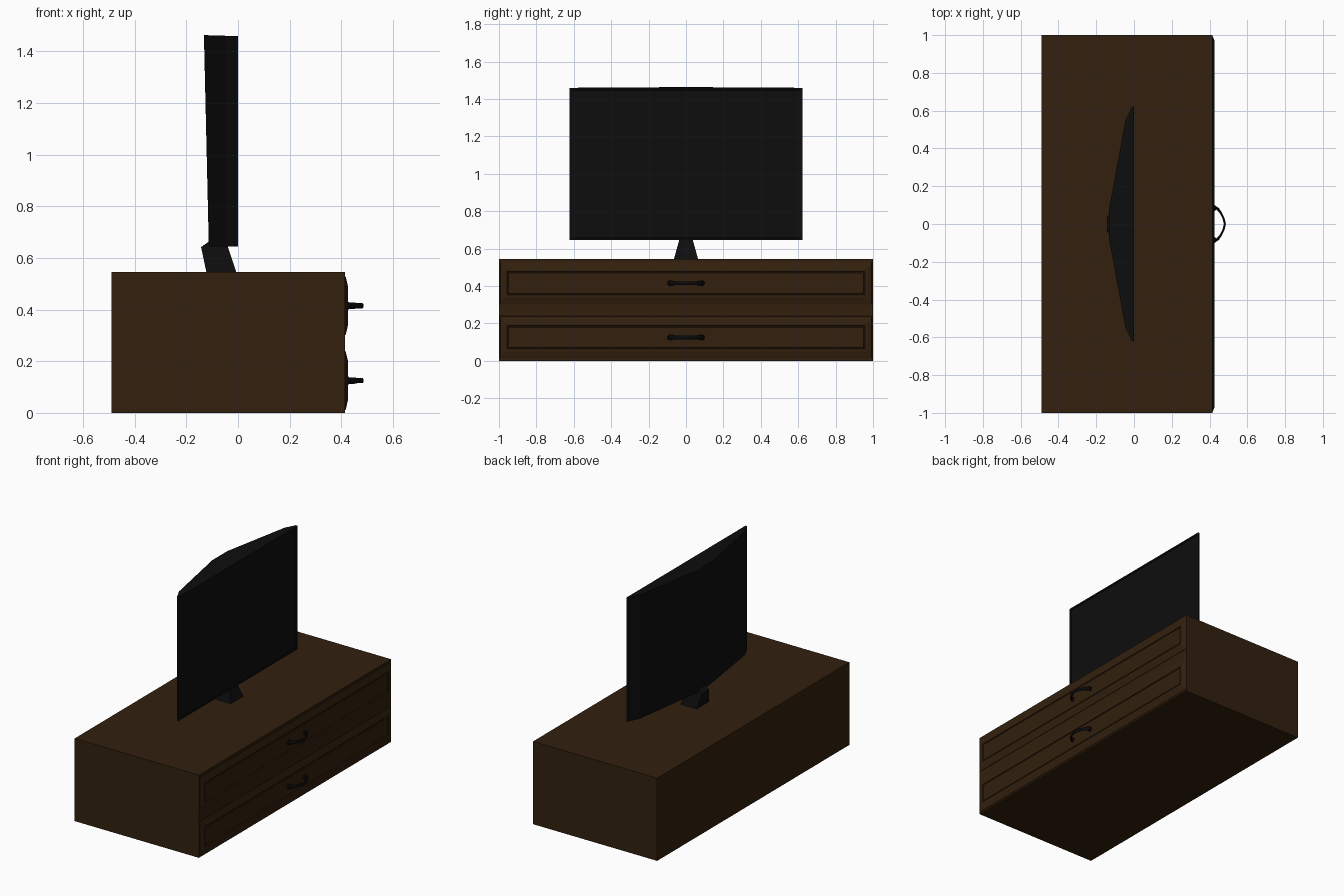
import bpy, bmesh, math
from mathutils import Vector

if "Cube" in bpy.data.objects:
    bpy.data.objects.remove(bpy.data.objects["Cube"])


def material(name, rgb):
    m = bpy.data.materials.new(name)
    m.diffuse_color = (*rgb, 1)
    m.use_nodes = True
    m.node_tree.nodes["Principled BSDF"].inputs["Base Color"].default_value = m.diffuse_color
    return m


WOOD = material("dark wood", (0.032, 0.0145, 0.0044))
BLACK = material("black plastic", (0.004, 0.004, 0.004))
IRON = material("black iron", (0.003, 0.003, 0.003))


def finish(name, bm, mat):
    bmesh.ops.recalc_face_normals(bm, faces=bm.faces[:])
    me = bpy.data.meshes.new(name)
    bm.to_mesh(me)
    bm.free()
    me.materials.append(mat)
    ob = bpy.data.objects.new(name, me)
    bpy.context.collection.objects.link(ob)
    return ob


def loft(bm, rings):
    """Skin a list of equal-length closed rings and cap both ends."""
    vs = [[bm.verts.new(p) for p in r] for r in rings]
    n = len(vs[0])
    for a, b in zip(vs, vs[1:]):
        for i in range(n):
            j = (i + 1) % n
            bm.faces.new((a[i], a[j], b[j], b[i]))
    return bm.faces.new(vs[0]), bm.faces.new(vs[-1])


def rect_x(x, hy, z0, z1):
    return [(x, -hy, z0), (x, hy, z0), (x, hy, z1), (x, -hy, z1)]


def rect_z(z, x0, x1, hy):
    return [(x0, -hy, z), (x1, -hy, z), (x1, hy, z), (x0, hy, z)]


# Cabinet body
bm = bmesh.new()
loft(bm, [rect_x(-0.49, 1, 0, 0.545), rect_x(0.415, 1, 0, 0.545)])
finish("cabinet_body", bm, WOOD)

for label, zc in (("lower", 0.125), ("upper", 0.415)):
    # Drawer front: sloped edge, flat frame, narrow groove, centre panel
    bm = bmesh.new()
    steps = [(0.410, 0.995, 0.115), (0.417, 0.993, 0.113), (0.426, 0.970, 0.075),
             (0.426, 0.958, 0.063), (0.421, 0.955, 0.060), (0.421, 0.952, 0.057),
             (0.425, 0.949, 0.054)]
    loft(bm, [rect_x(x, hy, zc - h, zc + h) for x, hy, h in steps])
    finish(label + "_drawer_front", bm, WOOD)

    # Bowed handle swept along a mirrored path
    half = [(0.422, 0.085), (0.436, 0.086), (0.446, 0.077), (0.460, 0.058),
            (0.474, 0.030)]
    path = [(x, -y) for x, y in half] + [(0.481, 0)] + half[::-1]
    path = [Vector((x, y, zc)) for x, y in path]
    rings = []
    for i, p in enumerate(path):
        t = (path[min(i + 1, len(path) - 1)] - path[max(i - 1, 0)]).normalized()
        side = Vector((t.y, -t.x, 0))
        flare = 1.3 if i in (1, 2, len(path) - 3, len(path) - 2) else 1.0
        rings.append([p + side * 0.0055 * flare * math.cos(a) +
                      Vector((0, 0, 0.0105 * flare * math.sin(a)))
                      for a in (k * math.tau / 10 for k in range(10))])
    bm = bmesh.new()
    loft(bm, rings)
    # Round mounting feet
    for s in (-1, 1):
        loft(bm, [[(x, s * 0.085 + r * math.cos(a), zc + r * math.sin(a))
                   for a in (k * math.tau / 12 for k in range(12))]
                  for x, r in ((0.420, 0.015), (0.428, 0.015), (0.434, 0.010))])
    ob = finish(label + "_handle", bm, IRON)
    bpy.ops.object.select_all(action='DESELECT')
    ob.select_set(True)
    bpy.context.view_layer.objects.active = ob
    bpy.ops.object.shade_smooth_by_angle(angle=math.radians(40))


# Television shell: tapered back that is slightly deeper at the top
def shell(z, back, rise):
    half = [(0, 0.622), (-0.012, 0.618), (-0.045, 0.55), (back, 0.08)]
    outline = half + [(x, -y) for x, y in half[::-1]]
    return [(x, y, z + rise * x / back) for x, y in outline]


bm = bmesh.new()
loft(bm, [shell(0.645, -0.113, 0), shell(1.459, -0.132, 0.004)])
bm.normal_update()
bmesh.ops.recalc_face_normals(bm, faces=bm.faces[:])
# Recessed screen inside a slim bezel
screen = [f for f in bm.faces if f.normal.x > 0.99]
bmesh.ops.inset_region(bm, faces=screen, thickness=0.016)
bmesh.ops.inset_region(bm, faces=screen, thickness=0.003, depth=-0.004)
finish("television", bm, BLACK)

# Stand: flared foot leaning back into a neck behind the screen
bm = bmesh.new()
top = [(-0.143, -0.036, 0.642), (-0.040, -0.036, 0.646),
       (-0.040, 0.036, 0.646), (-0.143, 0.036, 0.642)]
neck = [(-0.112, -0.034, 0.664), (-0.030, -0.034, 0.676),
        (-0.030, 0.034, 0.676), (-0.112, 0.034, 0.664)]
loft(bm, [rect_z(0.543, -0.122, -0.006, 0.065), top, neck])
finish("television_stand", bm, BLACK)
